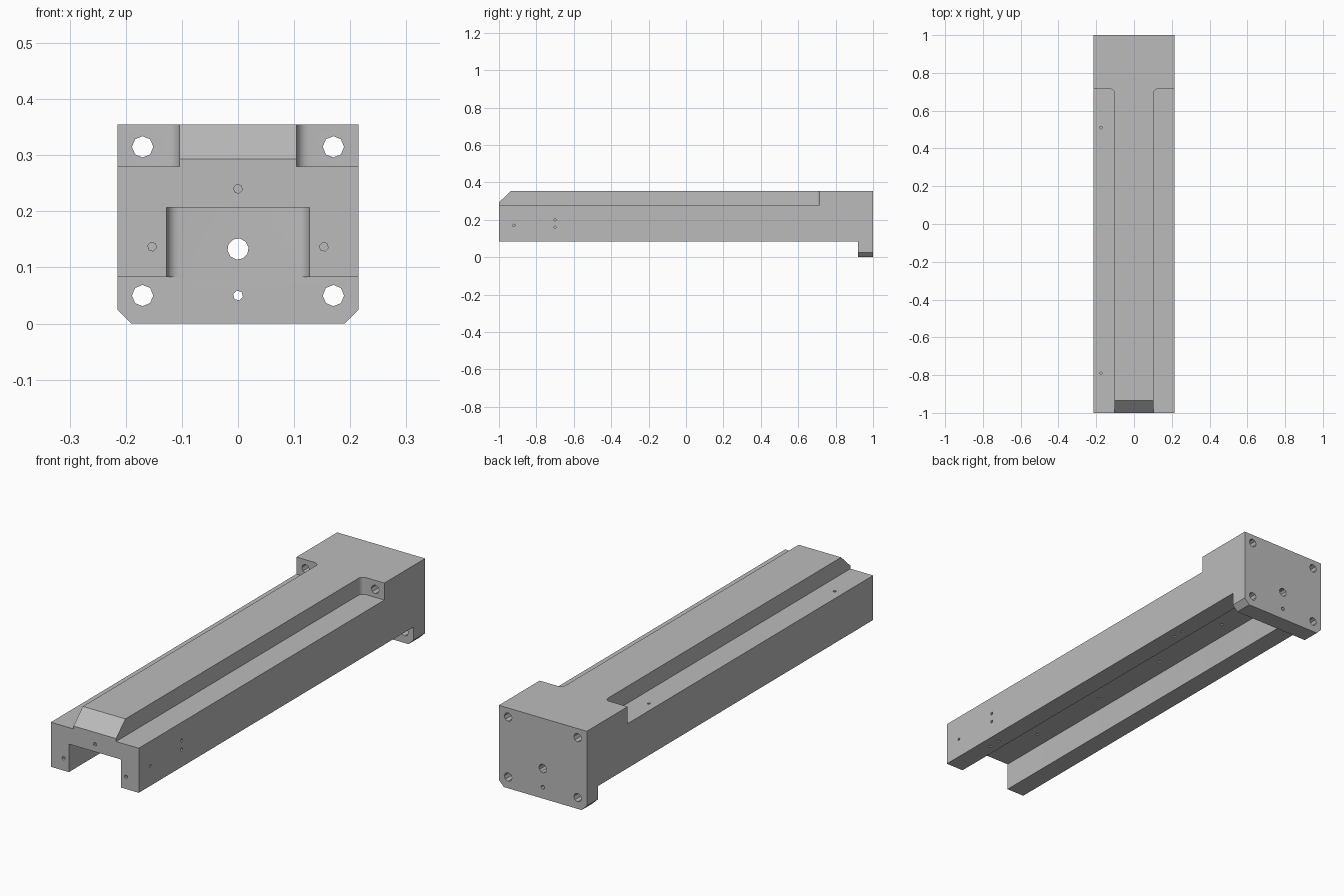
import bpy
import bmesh
import math
from mathutils import Vector

if "Cube" in bpy.data.objects:
    bpy.data.objects.remove(bpy.data.objects["Cube"], do_unlink=True)

W, TOP, LEDGE, FOOT = 0.215, 0.355, 0.28, 0.083   # half width and heights
RAIL, CHANNEL, CEILING = 0.104, 0.127, 0.207      # rail, channel sizes
SHOULDER, FLANGE, FILLET = 0.715, 0.92, 0.022     # positions along y
OUT = 0.1                                         # cutter overshoot

grey = bpy.data.materials.new("Machined grey")
grey.use_nodes = True
grey.diffuse_color = (0.5, 0.5, 0.5, 1)
grey.node_tree.nodes["Principled BSDF"].inputs["Base Color"].default_value = (0.5, 0.5, 0.5, 1)


def prism(name, outline, sweep):
    """Solid made by sweeping a closed 3D outline along a vector."""
    bm = bmesh.new()
    face = bm.faces.new([bm.verts.new(p) for p in outline])
    moved = bmesh.ops.extrude_face_region(bm, geom=[face])["geom"]
    verts = [v for v in moved if isinstance(v, bmesh.types.BMVert)]
    bmesh.ops.translate(bm, verts=verts, vec=sweep)
    bmesh.ops.recalc_face_normals(bm, faces=bm.faces)
    mesh = bpy.data.meshes.new(name)
    bm.to_mesh(mesh)
    bm.free()
    mesh.materials.append(grey)
    obj = bpy.data.objects.new(name, mesh)
    bpy.context.collection.objects.link(obj)
    return obj


def plan(points, z):
    return [(x, y, z) for x, y in points]


def corner(cx, cy, start):
    """Quarter circle of a plan fillet."""
    return [(cx + FILLET * math.cos(start + i * math.pi / 8),
             cy + FILLET * math.sin(start + i * math.pi / 8)) for i in range(5)]


def cut(cutter):
    """Subtract a cutter from the body and discard it."""
    mod = body.modifiers.new("Cut", "BOOLEAN")
    mod.operation, mod.solver, mod.object = "DIFFERENCE", "EXACT", cutter
    bpy.context.view_layer.objects.active = body
    bpy.ops.object.modifier_apply(modifier=mod.name)
    bpy.data.objects.remove(cutter, do_unlink=True)


def drill(start, direction, radius, depth, sides=6):
    """Bore a hole inward from a point on a surface."""
    d = Vector(direction)
    u = d.orthogonal().normalized()
    v = d.cross(u)
    origin = Vector(start) - d * 0.01
    ring = [origin + radius * (u * math.cos(t) + v * math.sin(t))
            for t in (2 * math.pi * i / sides for i in range(sides))]
    cut(prism("hole_cutter", ring, d * (depth + 0.01)))


# Full-length block with the two lower corners chamfered
c = 0.025
body = prism("linear_guide_body",
             [(x, -1, z) for x, z in ((-W, TOP), (W, TOP), (W, c), (W - c, 0),
                                      (c - W, 0), (-W, c))], (0, 2, 0))

# Open space below the legs, leaving the mounting flange
low = [(-W - OUT, -1 - OUT), (W + OUT, -1 - OUT), (W + OUT, FLANGE), (-W - OUT, FLANGE)]
cut(prism("underside_cutter", plan(low, -OUT), (0, 0, OUT + FOOT)))

# Underside channel with a rounded closed end
end = FLANGE - FILLET
slot = ([(-CHANNEL, -1 - OUT), (CHANNEL, -1 - OUT)]
        + corner(CHANNEL - FILLET, end, 0)
        + corner(FILLET - CHANNEL, end, math.pi / 2))
cut(prism("channel_cutter", plan(slot, FOOT - 0.02), (0, 0, CEILING - FOOT + 0.02)))

# Ledges beside the raised rail, rounded into the shoulder
for s in (-1, 1):
    ledge = ([(W + OUT, SHOULDER), (W + OUT, -1 - OUT), (RAIL, -1 - OUT)]
             + corner(RAIL + FILLET, SHOULDER - FILLET, math.pi / 2)[::-1])
    cut(prism("ledge_cutter", [(s * x, y, LEDGE) for x, y in ledge], (0, 0, OUT * 2)))

# Sloping nose on the rail
nose = [(-0.16, -1, 0.293), (-0.16, -0.935, TOP), (-0.16, -0.935, TOP + OUT),
        (-0.16, -1 - OUT, TOP + OUT), (-0.16, -1 - OUT, 0.293)]
cut(prism("nose_cutter", nose, (0.32, 0, 0)))

# Mounting holes through the shoulder and the flange
for x in (-0.17, 0.17):
    drill((x, 1, 0.315), (0, -1, 0), 0.019, 0.3, 8)
    drill((x, 1, 0.05), (0, -1, 0), 0.019, OUT, 8)
drill((0, 1, 0.133), (0, -1, 0), 0.019, OUT, 10)
drill((0, 1, 0.05), (0, -1, 0), 0.009, OUT)

# Blind holes in the front face
for x, z in ((0, 0.24), (-0.153, 0.137), (0.153, 0.137)):
    drill((x, -1, z), (0, 1, 0), 0.008, 0.08)

# Small holes in the left side, right ledge, left foot and channel ceiling
for y, z in ((-0.92, 0.17), (-0.7, 0.2), (-0.7, 0.16)):
    drill((W, y, z), (-1, 0, 0), 0.007, 0.05)
for y in (-0.79, 0.51):
    drill((-0.175, y, LEDGE), (0, 0, -1), 0.007, 0.05)
for y in (-0.765, -0.706, 0.47, 0.525):
    drill((0.167, y, FOOT), (0, 0, 1), 0.007, 0.05)
for x in (-0.06, 0.06):
    for y in (-0.72, -0.31, 0.1, 0.52):
        drill((x, y, CEILING), (0, 0, 1), 0.007, 0.05)

# Smooth fillets, sharp machined edges
bpy.ops.object.select_all(action="DESELECT")
body.select_set(True)
bpy.context.view_layer.objects.active = body
bpy.ops.object.shade_smooth_by_angle(angle=math.radians(30))
